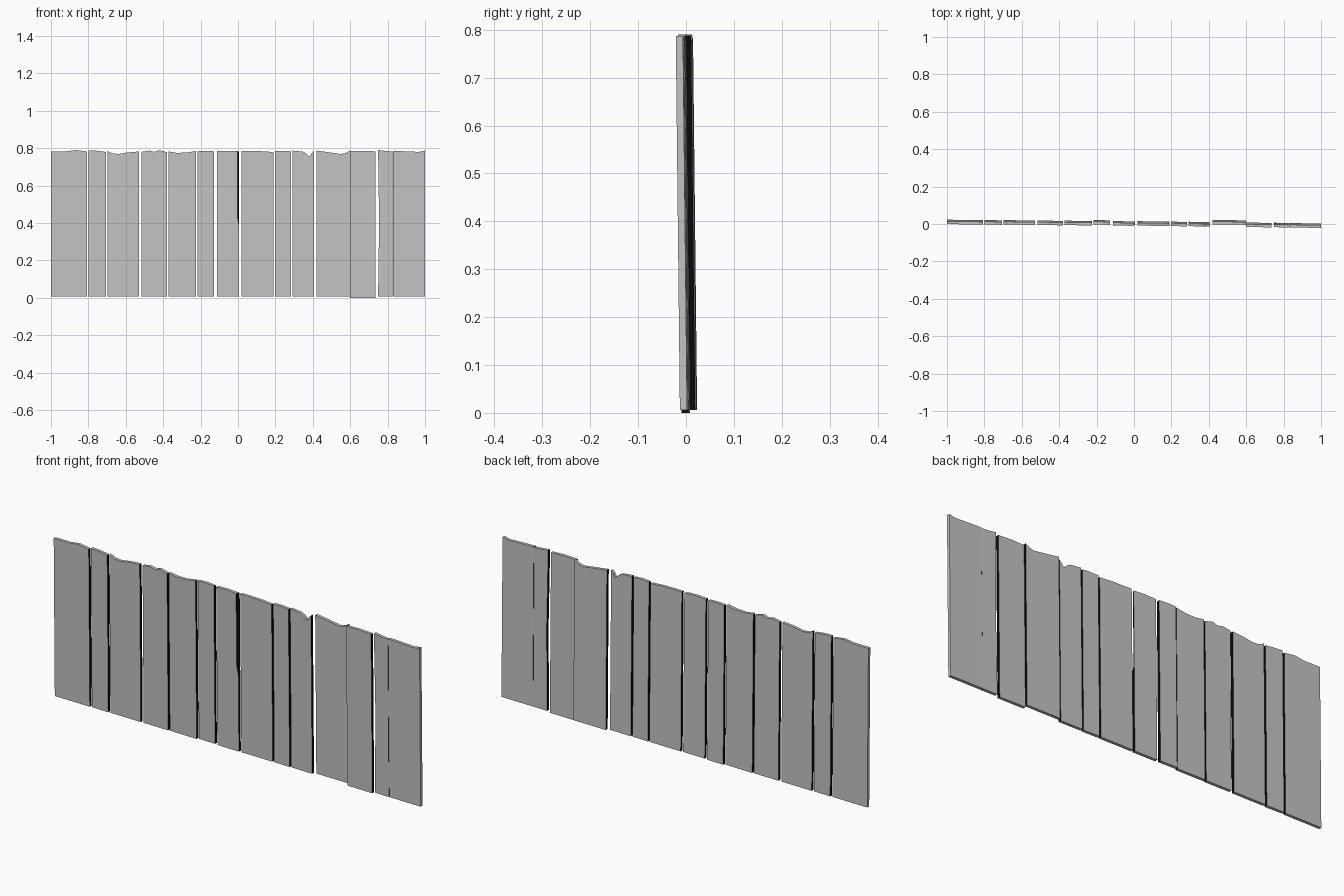
import bpy
import bmesh

cube = bpy.data.objects.get("Cube")
if cube:
    bpy.data.objects.remove(cube, do_unlink=True)

THICK = 0.015   # board thickness
LEAN = 0.011    # forward lean per unit of height
TOP = 0.784     # usual board height


def make_material(name, rgb):
    mat = bpy.data.materials.new(name)
    mat.use_nodes = True
    mat.diffuse_color = (*rgb, 1)
    mat.node_tree.nodes["Principled BSDF"].inputs["Base Color"].default_value = (*rgb, 1)
    return mat


grey = make_material("weathered grey", (0.55, 0.55, 0.55))
black = make_material("black board edge", (0.003, 0.003, 0.003))


def board(name, x0, x1, y, base=0.006, top=None, chip=0.0, notch=0.0):
    """Upright board; top lists (fraction across, height) along the worn upper edge."""
    top = top or [(0, TOP), (0.5, TOP + 0.002), (1, TOP - 0.001)]
    last = len(top) - 1
    bm = bmesh.new()

    def column(i, side):
        frac, height = top[i]
        verts = []
        for row, z in enumerate((base, 0.38, 0.43, height)):
            x = x0 + (x1 - x0) * frac
            if chip and i == last and side < 0 and row > 1:
                x -= chip           # splintered front corner
            if notch and i == 0 and row in (1, 2):
                x += notch          # worn side edge
            yy = y + side * THICK / 2 - LEAN * (z - 0.39) - 0.003 * (frac - 0.5)
            verts.append(bm.verts.new((x, yy, z)))
        return verts

    front = [column(i, -1) for i in range(last + 1)]
    back = [column(i, 1) for i in range(last + 1)]
    for i in range(last):
        for r in range(3):
            bm.faces.new((front[i][r], front[i + 1][r], front[i + 1][r + 1], front[i][r + 1]))
            bm.faces.new((back[i][r], back[i][r + 1], back[i + 1][r + 1], back[i + 1][r]))
        for r in (0, 3):
            bm.faces.new((front[i][r], front[i + 1][r], back[i + 1][r], back[i][r]))
    # Dark edges between boards, grey at the two ends of the fence
    for i, x in ((0, x0), (last, x1)):
        for r in range(3):
            face = bm.faces.new((front[i][r], front[i][r + 1], back[i][r + 1], back[i][r]))
            face.material_index = 0 if abs(x) > 0.99 else 1
    bmesh.ops.recalc_face_normals(bm, faces=bm.faces)

    mesh = bpy.data.meshes.new(name)
    bm.to_mesh(mesh)
    bm.free()
    mesh.materials.append(grey)
    mesh.materials.append(black)
    obj = bpy.data.objects.new(name, mesh)
    bpy.context.collection.objects.link(obj)


# Boards from the right end to the left end
board("end_board_right", -1.0, -0.808, 0.010,
      top=[(0, 0.783), (0.45, 0.783), (0.7, 0.79), (1, 0.782)])
board("narrow_board_a", -0.798, -0.707, 0.009, top=[(0, 0.788), (0.5, 0.786), (1, 0.78)])
board("wide_board_a", -0.697, -0.53, 0.008,
      top=[(0, 0.785), (0.15, 0.772), (0.35, 0.769), (0.65, 0.777), (1, 0.782)])
board("board_b", -0.515, -0.38, 0.006,
      top=[(0, 0.78), (0.3, 0.787), (0.5, 0.78), (0.7, 0.789), (1, 0.778)])
board("board_c", -0.372, -0.225, 0.005,
      top=[(0, 0.782), (0.3, 0.775), (0.65, 0.776), (1, 0.785)])
board("narrow_board_d", -0.217, -0.128, 0.009)
board("split_board", -0.113, 0.006, 0.003, chip=0.009)
board("wide_board_e", 0.018, 0.19, 0.002,
      top=[(0, 0.785), (0.6, 0.784), (1, 0.779)])
board("narrow_board_f", 0.198, 0.283, 0.0)
board("notched_board", 0.291, 0.406, -0.001,
      top=[(0, 0.787), (0.5, 0.781), (0.66, 0.77), (0.8, 0.754), (0.9, 0.774), (1, 0.785)])
board("set_back_board", 0.42, 0.598, 0.009,
      top=[(0, 0.787), (0.4, 0.777), (0.75, 0.768), (0.88, 0.774), (1, 0.787)])
board("board_g", 0.598, 0.735, -0.005, base=0.0)
board("narrow_board_h", 0.749, 0.827, -0.006, notch=0.005,
      top=[(0, 0.79), (0.5, 0.785), (1, 0.782)])
board("end_board_left", 0.828, 1.0, -0.008,
      top=[(0, 0.785), (0.4, 0.783), (0.8, 0.78), (1, 0.787)])
